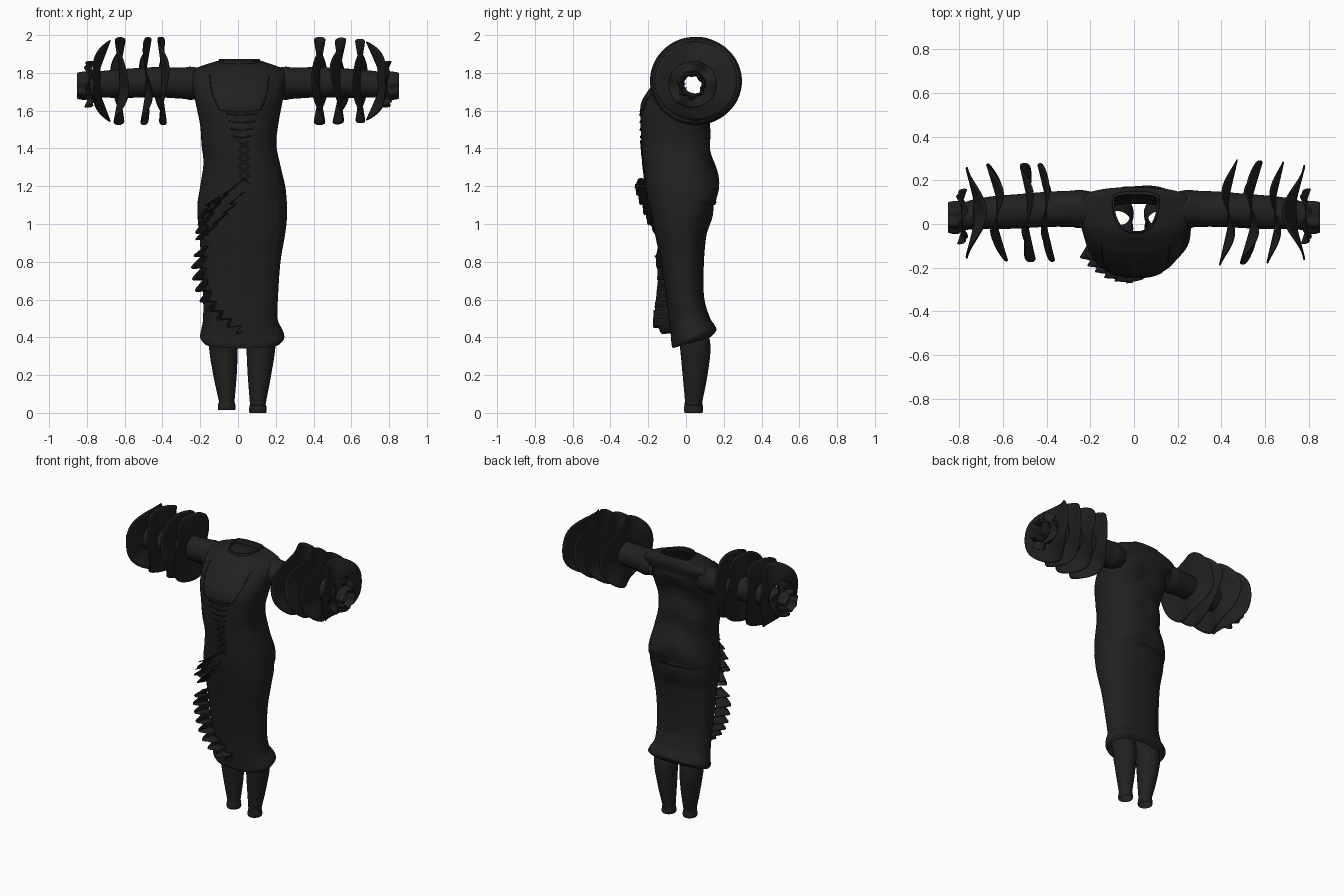
import bpy, bmesh, math
from mathutils import Vector

cube = bpy.data.objects.get("Cube")
if cube:
    bpy.data.objects.remove(cube, do_unlink=True)

cloth = bpy.data.materials.new("black cloth")
cloth.use_nodes = True
COLOR = (0.015, 0.015, 0.015, 1)
cloth.diffuse_color = COLOR
cloth.node_tree.nodes["Principled BSDF"].inputs["Base Color"].default_value = COLOR
TAU = 2 * math.pi
POW = 2.4


def spline(rows, steps):
    """Smooth rows of numbers through their control rows."""
    out = []
    for i in range(len(rows) - 1):
        quad = [rows[max(i - 1, 0)], rows[i], rows[i + 1], rows[min(i + 2, len(rows) - 1)]]
        for s in range(steps):
            t = s / steps
            out.append([b + 0.5 * t * (c - a + t * (2 * a - 5 * b + 4 * c - d + t * (3 * (b - c) + d - a)))
                        for a, b, c, d in zip(*quad)])
    return out + [list(rows[-1])]


def grid(name, rings, closed=True, thick=0, opening=None):
    """Skin a list of point rows into a smooth sheet or tube."""
    bm = bmesh.new()
    vs = [[bm.verts.new(p) for p in ring] for ring in rings]
    n = len(rings[0])
    for lo, hi in zip(vs, vs[1:]):
        for j in range(n if closed else n - 1):
            k = (j + 1) % n
            bm.faces.new((lo[j], lo[k], hi[k], hi[j]))
    bmesh.ops.recalc_face_normals(bm, faces=bm.faces)
    if opening:
        holes = [f for f in bm.faces if opening(f.calc_center_median())]
        bmesh.ops.delete(bm, geom=holes, context="FACES")
    mesh = bpy.data.meshes.new(name)
    bm.to_mesh(mesh)
    bm.free()
    mesh.materials.append(cloth)
    ob = bpy.data.objects.new(name, mesh)
    bpy.context.collection.objects.link(ob)
    if thick:
        ob.modifiers.new("thickness", "SOLIDIFY").thickness = thick
    bpy.ops.object.select_all(action="DESELECT")
    ob.select_set(True)
    bpy.context.view_layer.objects.active = ob
    bpy.ops.object.shade_smooth_by_angle(angle=math.radians(50))


def power(v):
    return math.copysign(abs(v) ** (2 / POW), v)


def side_y(row):
    """Depth of the side seam, moving back toward the shoulders."""
    return (row[3] + row[4]) / 2 + min(0.065, max(0, (row[0] - 1.5) * 0.25))


def oval(row, fold=0, count=72):
    """Rounded cross-section from z, x range, y range and tilt."""
    z, x0, x1, y0, y1, tilt = row
    mid = side_y(row)
    pts = []
    for j in range(count):
        a = TAU * j / count
        x = (x0 + x1) / 2 + (x1 - x0) / 2 * power(math.cos(a))
        y = mid + (y1 - mid if math.sin(a) > 0 else mid - y0) * power(math.sin(a))
        # diagonal drape folds across the back
        y += fold * max(0, math.sin(a)) * math.sin(26 * z + 14 * abs(x))
        pts.append((x, y, z + tilt * (y - 0.04)))
    return pts


# Skirt, hem to waist, gathered at the back below the blouse
skirt_rows = spline([
    (0.375, -0.18, 0.225, -0.07, 0.13, 0.3),
    (0.40, -0.20, 0.245, -0.077, 0.16, 0.3),
    (0.44, -0.195, 0.235, -0.08, 0.15, 0.25),
    (0.50, -0.185, 0.21, -0.09, 0.125, 0.1),
    (0.62, -0.185, 0.212, -0.105, 0.095, 0),
    (0.80, -0.195, 0.225, -0.135, 0.095, 0),
    (0.95, -0.205, 0.25, -0.165, 0.11, 0),
    (1.05, -0.215, 0.26, -0.185, 0.14, 0),
    (1.12, -0.21, 0.255, -0.198, 0.145, 0),
    (1.18, -0.19, 0.24, -0.2, 0.12, 0)], 6)
grid("skirt", [oval(r, 0.004 if 0.95 < r[0] < 1.1 else 0) for r in skirt_rows])

# Blouse with open armholes, overlapping the skirt and closing to the neckline
blouse_rows = spline([
    (1.10, -0.215, 0.26, -0.197, 0.152, 0),
    (1.13, -0.212, 0.257, -0.203, 0.168, 0),
    (1.20, -0.2, 0.25, -0.212, 0.172, 0),
    (1.32, -0.183, 0.222, -0.225, 0.152, 0),
    (1.42, -0.193, 0.203, -0.235, 0.13, 0),
    (1.52, -0.2, 0.212, -0.24, 0.12, 0),
    (1.63, -0.222, 0.232, -0.24, 0.125, 0),
    (1.70, -0.237, 0.247, -0.205, 0.14, 0),
    (1.765, -0.25, 0.26, -0.15, 0.157, 0),
    (1.81, -0.245, 0.255, -0.095, 0.168, 0),
    (1.838, -0.19, 0.2, -0.06, 0.165, 0),
    (1.858, -0.1, 0.115, -0.04, 0.15, 0.1)], 6)
grid("blouse", [oval(r, 0.008 if 1.12 < r[0] < 1.75 else 0) for r in blouse_rows],
     opening=lambda c: abs(c.x) > 0.14 and math.hypot(c.y - 0.06, c.z - 1.74) < 0.066)

# Collar band rolled around the neck opening
grid("collar", [oval(r) for r in [
    (1.845, -0.105, 0.12, -0.045, 0.155, 0.1),
    (1.868, -0.1, 0.115, -0.04, 0.15, 0.05),
    (1.868, -0.09, 0.105, -0.033, 0.135, 0.05),
    (1.835, -0.095, 0.11, -0.038, 0.13, 0.1)]])


def front_y(x, z):
    """Depth of the garment front at a given x and height."""
    rows = skirt_rows if z < 1.1 else blouse_rows
    r = min(rows, key=lambda q: abs(q[0] - z))
    u = min(1, abs((x - (r[1] + r[2]) / 2) / ((r[2] - r[1]) / 2)))
    return side_y(r) - (side_y(r) - r[3]) * (1 - u ** POW) ** (1 / POW)


# Trouser legs with ankle bands
for name, foot, ankle, knee in (("left_leg", 0, 0.105, 0.122), ("right_leg", 0.015, -0.06, -0.078)):
    rows = [(foot, ankle, 0.044, 0.04), (foot + 0.012, ankle, 0.047, 0.04),
            (foot + 0.04, ankle, 0.044, 0.04), (foot + 0.05, ankle, 0.042, 0.04),
            (0.2, (ankle + knee) / 2, 0.062, 0.048), (0.36, knee, 0.077, 0.048),
            (0.48, knee, 0.071, 0.022), (0.62, knee, 0.066, -0.004), (0.95, knee, 0.075, -0.02)]
    grid(name, [[(c + r * math.cos(TAU * j / 32), y + r * 1.06 * math.sin(TAU * j / 32), z)
                 for j in range(32)] for z, c, r, y in spline(rows, 4)])


def ruffle(name, x, y, z, radius, amp, lobes, phase, lean):
    """Wavy round frill standing around a sleeve, leaning toward the back."""
    rings = []
    for i in range(9):
        t = i / 8
        rr = 0.068 + (radius - 0.068) * t
        ring = []
        for j in range(80):
            a = TAU * j / 80
            wave = math.sin(lobes * a + phase) + 0.25 * math.sin((lobes + 2) * a - phase)
            q = rr * (1 + 0.02 * t * math.sin(2 * a + phase))
            ring.append((x + amp * t * wave + lean * t * math.cos(a),
                         y + q * math.cos(a), z + q * math.sin(a)))
        rings.append(ring)
    grid(name, rings, thick=0.006)


# Sleeves with gathered cuffs
sleeve_rows = spline([
    (0.19, 0.07, 1.745, 0.078), (0.25, 0.07, 1.745, 0.088), (0.29, 0.07, 1.747, 0.083),
    (0.42, 0.065, 1.75, 0.08), (0.6, 0.055, 1.745, 0.077), (0.72, 0.045, 1.74, 0.07),
    (0.78, 0.035, 1.735, 0.064), (0.81, 0.03, 1.735, 0.072), (0.85, 0.03, 1.735, 0.066),
    (0.845, 0.03, 1.735, 0.056), (0.80, 0.03, 1.732, 0.05)], 4)
for side, s in (("left", 1), ("right", -1)):
    rings = []
    for x, y, z, r in sleeve_rows:
        ring = []
        for j in range(48):
            a = TAU * j / 48
            q = r * (1 + (0.09 * math.sin(7 * a) if x > 0.79 else 0.015 * math.sin(3 * a + 20 * x)))
            ring.append((s * x, y + q * math.cos(a), z + q * math.sin(a)))
        rings.append(ring)
    grid(side + "_sleeve", rings)
    # small gathered frill at the cuff
    ruffle(side + "_cuff_frill", s * 0.79, 0.035, 1.74, 0.125, 0.02, 5, 1.0, 0)

# Sleeve frills: x, radius, wave depth, lobes, phase, lean
frills = {
    "left": [(0.435, 0.238, 0.03, 3, 1.6, 0.018), (0.54, 0.234, 0.032, 3, 2.0, 0.018),
             (0.65, 0.228, 0.026, 3, 1.5, 0.018), (0.745, 0.213, 0.05, 2, 1.6, 0.0)],
    "right": [(-0.405, 0.23, 0.022, 3, -1.1, -0.015), (-0.49, 0.23, 0.024, 3, -2.4, -0.005),
              (-0.63, 0.228, 0.03, 3, -1.8, -0.022), (-0.735, 0.213, 0.045, 2, -1.5, 0.0)]}
for side, specs in frills.items():
    for k, (x, radius, amp, lobes, phase, lean) in enumerate(specs):
        ruffle(f"{side}_sleeve_frill_{k + 1}", x, 0.052, 1.757, radius, amp, lobes, phase, lean)


def skirt_frill(name, path, depth, waves, swing):
    """Pleated ribbon standing out from the front of the skirt."""
    pts = spline(path, 40)
    rows = [[], [], [], []]
    for i, (x, z) in enumerate(pts):
        u = i / (len(pts) - 1)
        a = TAU * waves * u
        side = Vector((0.85, 0, 0.5)) * math.sin(a) * swing
        out = Vector((x * 0.6, -0.2, 0)).normalized()
        reach = depth * min(1, 0.5 + 4 * u, 0.5 + 4 * (1 - u))
        base = Vector((x, front_y(x, z) + 0.01, z))
        for k, row in enumerate(rows):
            t = k / 3
            row.append(base + side * (0.6 + 0.4 * t) + out * reach * t)
    grid(name, rows, closed=False, thick=0.004)


skirt_frill("skirt_frill_long", [(-0.165, 0.88), (-0.175, 0.78), (-0.16, 0.67), (-0.12, 0.57),
                                 (-0.05, 0.49), (0.02, 0.43)], 0.1, 9, 0.028)
skirt_frill("skirt_frill_upper", [(0.02, 1.23), (-0.04, 1.18), (-0.1, 1.11), (-0.15, 1.03),
                                  (-0.18, 0.92)], 0.07, 6, 0.032)
skirt_frill("skirt_frill_inner", [(0.01, 1.16), (-0.03, 1.09), (-0.09, 1.02), (-0.15, 0.95)],
            0.05, 4, 0.032)
skirt_frill("skirt_frill_outer", [(-0.1, 1.14), (-0.15, 1.1), (-0.18, 1.03), (-0.19, 0.95)],
            0.04, 3, 0.025)


def cord(name, path, radius):
    """Thin cord following the blouse front."""
    curve = bpy.data.curves.new(name, "CURVE")
    curve.dimensions = "3D"
    curve.bevel_depth = radius
    curve.bevel_resolution = 1
    pts = spline(path, 6)
    line = curve.splines.new("POLY")
    line.points.add(len(pts) - 1)
    for p, (x, z) in zip(line.points, pts):
        p.co = (x, front_y(x, z) - 0.002, z, 1)
    curve.materials.append(cloth)
    bpy.context.collection.objects.link(bpy.data.objects.new(name, curve))


# Yoke seam, straps and cross lacing down the front
cord("yoke_seam", [(-0.15, 1.79), (-0.14, 1.7), (-0.11, 1.63), (-0.08, 1.6), (0.1, 1.6),
                   (0.13, 1.63), (0.155, 1.7), (0.165, 1.79)], 0.003)
for i in range(4):
    z, w = 1.585 - 0.04 * i, 0.085 - 0.012 * i
    cord(f"front_strap_{i + 1}", [(0.02 - w, z), (0.02, z - 0.008), (0.02 + w, z)], 0.004)
for i in range(5):
    z = 1.44 - 0.045 * i
    for s in (-1, 1):
        cord(f"lacing_{i + 1}_{'a' if s < 0 else 'b'}",
             [(0.03 - s * 0.03, z), (0.03, z - 0.022), (0.03 + s * 0.03, z - 0.045)], 0.005)
